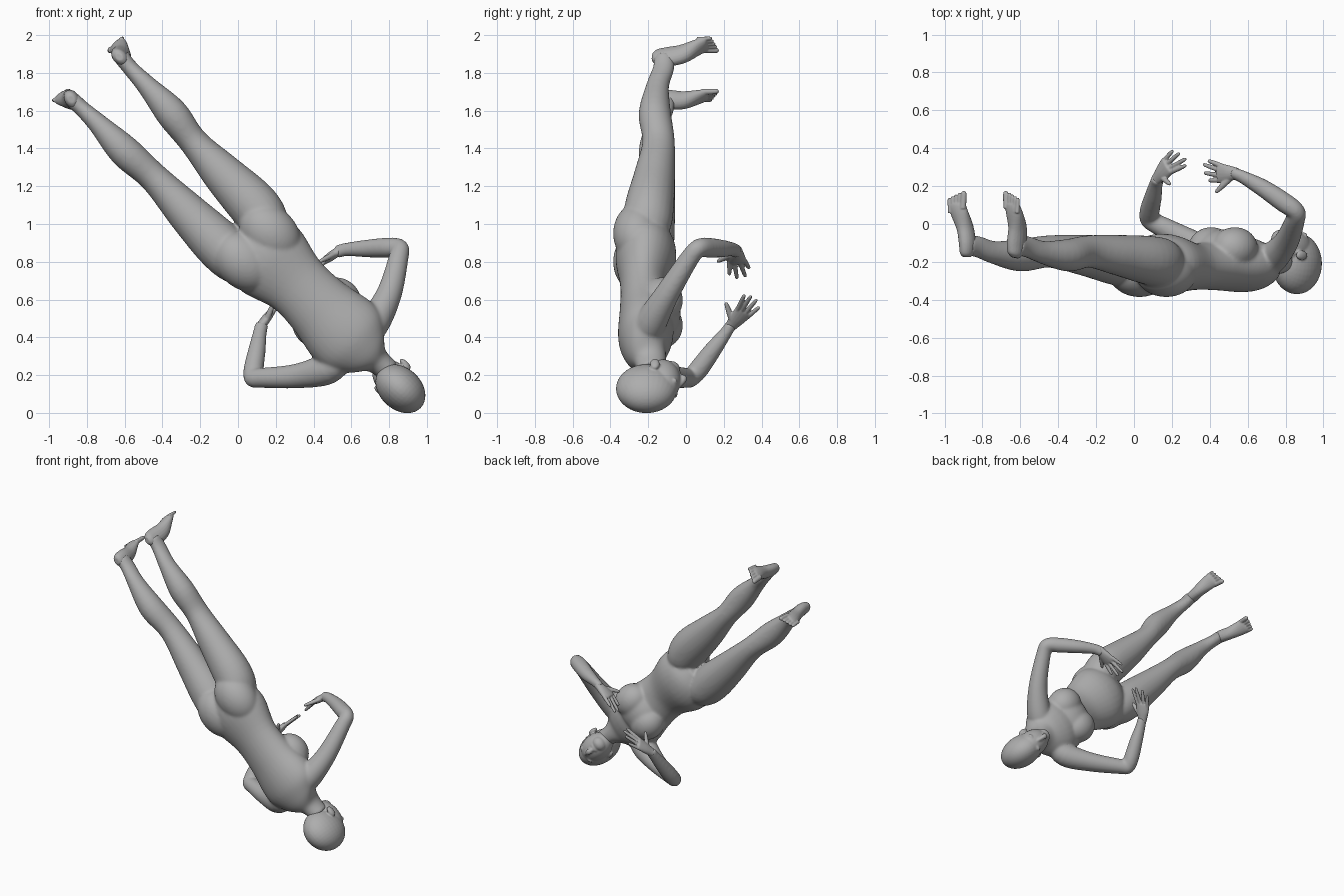
import bpy, bmesh, math
from mathutils import Vector, Matrix

skin = bpy.data.materials.new("plain_grey")
skin.diffuse_color = (0.42, 0.42, 0.42, 1)


def spline(p0, p1, p2, p3, t):
    """Catmull-Rom blend of ring tuples."""
    return [0.5 * (2 * b + (c - a) * t + (2 * a - 5 * b + 4 * c - d) * t * t
                   + (3 * b - a - 3 * c + d) * t ** 3)
            for a, b, c, d in zip(p0, p1, p2, p3)]


def loft(bm, rings, side, segs=24, steps=5):
    """Closed elliptical tube; each ring is x, y, z, half width along side, half depth."""
    n, path = len(rings), []
    for i in range(n - 1):
        quad = [rings[max(0, min(n - 1, i + k))] for k in (-1, 0, 1, 2)]
        path += [spline(*quad, s / steps) for s in range(steps)]
    path.append(list(rings[-1]))
    pts = [Vector(p[:3]) for p in path]
    loops = []
    for i, p in enumerate(path):
        t = (pts[min(i + 1, len(pts) - 1)] - pts[max(i - 1, 0)]).normalized()
        u = Vector(side)
        u = (u - t * u.dot(t)).normalized()
        v = t.cross(u)
        loops.append([bm.verts.new(pts[i] + u * max(p[3], .003) * math.cos(a) + v * max(p[4], .003) * math.sin(a))
                      for a in (2 * math.pi * k / segs for k in range(segs))])
    faces = [bm.faces.new((A[k], A[(k + 1) % segs], B[(k + 1) % segs], B[k]))
             for A, B in zip(loops, loops[1:]) for k in range(segs)]
    faces += [bm.faces.new(loops[0][::-1]), bm.faces.new(loops[-1])]
    bmesh.ops.recalc_face_normals(bm, faces=faces)


def blob(bm, centre, radii, axes=None):
    """Ellipsoid, optionally turned to the given three axes."""
    rot = Matrix(axes).transposed().to_4x4() if axes else Matrix()
    bmesh.ops.create_uvsphere(bm, u_segments=32, v_segments=20, radius=1,
                              matrix=Matrix.Translation(centre) @ rot @ Matrix.Diagonal((*radii, 1)))


def finish(name, bm, voxel, smooth):
    """Fuse the overlapping pieces into one smooth skin."""
    me = bpy.data.meshes.new(name)
    bm.to_mesh(me)
    bm.free()
    me.materials.append(skin)
    ob = bpy.data.objects.new(name, me)
    bpy.context.collection.objects.link(ob)
    r = ob.modifiers.new("fuse", 'REMESH')
    r.mode, r.voxel_size, r.use_smooth_shade = 'VOXEL', voxel, True
    s = ob.modifiers.new("soften", 'SMOOTH')
    s.factor, s.iterations = 0.5, smooth


# Body frame: across the shoulders, depth, and along the spine
ACROSS = (0.68, 0, 0.733)
FRAME = (ACROSS, (0, 1, 0), (-0.733, 0, 0.68))

# Torso and neck
body = bmesh.new()
loft(body, [(.02, -.20, .95, .10, .09), (.08, -.21, .89, .19, .145), (.17, -.213, .81, .225, .160),
            (.31, -.225, .68, .176, .124), (.43, -.218, .56, .182, .132), (.54, -.212, .45, .212, .147),
            (.61, -.217, .385, .207, .140), (.67, -.212, .33, .155, .115), (.73, -.19, .28, .075, .087),
            (.80, -.18, .22, .063, .074)], ACROSS, 32)
# Buttocks and breasts, one pair each, over a broad rib cage
for s in (1, -1):
    blob(body, (.10 + .07 * s, -.258, .875 + .075 * s), (.14, .128, .18), FRAME)
    blob(body, (.47 + .062 * s, -.128, .53 + .067 * s), (.115, .112, .128), FRAME)
blob(body, (.475, -.15, .525), (.195, .122, .145), FRAME)

# Legs, hip to ankle
loft(body, [(.23, -.215, .86, .05, .06), (.165, -.21, .98, .115, .125), (.085, -.193, 1.095, .134, .130),
            (-.08, -.165, 1.265, .110, .108),
            (-.235, -.145, 1.435, .077, .086), (-.35, -.165, 1.585, .085, .086),
            (-.48, -.15, 1.73, .055, .061), (-.565, -.12, 1.82, .043, .057), (-.618, -.115, 1.885, .044, .055)],
     (.76, 0, .65))
loft(body, [(.13, -.215, .71, .05, .06), (.01, -.21, .785, .115, .125), (-.095, -.193, .885, .132, .130),
            (-.262, -.165, 1.053, .110, .108),
            (-.445, -.145, 1.245, .079, .086), (-.60, -.165, 1.385, .085, .086),
            (-.74, -.15, 1.53, .055, .061), (-.825, -.12, 1.61, .043, .057), (-.88, -.115, 1.66, .044, .055)],
     (.71, 0, .70))

# Arms, shoulder to wrist
loft(body, [(.65, -.21, .41, .07, .07), (.715, -.19, .47, .085, .084), (.80, -.10, .63, .065, .068),
            (.85, .02, .82, .051, .053), (.855, .067, .872, .049, .048), (.79, .115, .875, .053, .053),
            (.68, .19, .87, .047, .047), (.57, .25, .865, .033, .037), (.52, .27, .85, .031, .037)],
     (.3, -.8, .5))
loft(body, [(.56, -.21, .31, .07, .07), (.475, -.19, .235, .085, .084), (.31, -.10, .195, .065, .068),
            (.12, .0, .185, .053, .053), (.08, .025, .185, .049, .049), (.083, .07, .235, .053, .053),
            (.10, .14, .33, .047, .047), (.117, .215, .43, .033, .037), (.127, .24, .47, .031, .037)],
     (.3, -.5, .8))
finish("body", body, .008, 18)

# Head: cranium, face, chin, nose, brows and ears
head = bmesh.new()
blob(head, (.86, -.209, .128), (.111, .162, .148), FRAME)
blob(head, (.825, -.125, .172), (.091, .097, .132), FRAME)
blob(head, (.77, -.078, .228), (.050, .047, .042), FRAME)
loft(head, [(.86, -.045, .137, .012, .012), (.835, -.024, .16, .015, .016), (.812, -.012, .182, .02, .018),
            (.803, -.03, .19, .014, .014)], ACROSS, 12)
blob(head, (.79, -.04, .205), (.03, .014, .015), FRAME)
for s in (1, -1):
    blob(head, (.868 + .026 * s, -.06, .13 + .028 * s), (.03, .016, .014), FRAME)
    blob(head, (.818 + .067 * s, -.165, .187 + .072 * s), (.016, .026, .038), FRAME)
finish("head", head, .006, 5)


def hand(name, wrist, knuckles, spread, tips, thumb):
    """Palm with four fingers fanned along spread, plus a thumb."""
    bm = bmesh.new()
    w, k, sp = Vector(wrist), Vector(knuckles), Vector(spread)
    half = sp.length
    loft(bm, [(*(w - (k - w) * .2), .03, .028), (*w, .034, .025), (*w.lerp(k, .5), half, .024),
              (*k, half + .007, .018), (*k.lerp(w, -.1), half, .012)], spread, 16)
    for i, tip in enumerate(tips):
        base = k + sp * (.85 - 1.7 * i / 3) + (w - k) * .15
        tip = Vector(tip)
        loft(bm, [(*base, .013, .013), (*base.lerp(tip, .5), .0125, .012), (*base.lerp(tip, .92), .010, .009),
                  (*tip, .004, .004)], spread, 10, 3)
    tip, base = Vector(thumb), w.lerp(k, .25) - sp * .55 * (1 if (Vector(thumb) - w).dot(sp) < 0 else -1)
    loft(bm, [(*base, .018, .016), (*base.lerp(tip, .5), .016, .014), (*base.lerp(tip, .9), .011, .010),
              (*tip, .004, .004)], spread, 10, 3)
    finish(name, bm, .0045, 2)


hand("right_hand", (.53, .267, .855), (.45, .268, .80), (.005, .045, .005),
     [(.39, .335, .765), (.365, .315, .72), (.37, .27, .71), (.395, .23, .73)], (.43, .165, .80))
hand("left_hand", (.125, .242, .465), (.175, .305, .535), (-.027, .028, -.025),
     [(.205, .388, .56), (.24, .375, .60), (.275, .345, .62), (.275, .31, .625)], (.19, .21, .585))


def foot(name, rings, width, sole, inner):
    """Foot along +y with five toes; inner is the side of the big toe."""
    bm = bmesh.new()
    loft(bm, rings, width, 20)
    end, wd, up = Vector(rings[-1][:3]), Vector(width), Vector(sole)
    for i in range(5):
        r = .017 if i == 0 else .0115
        off = inner * (.038 - .0185 * i - (.006 if i else 0))
        a = end + wd * off + up * .002 - Vector((0, .03 + .006 * i, 0))
        b = a + Vector((0, .092 - .003 * i, 0)) + wd * off * .15
        loft(bm, [(*a, r, r), (*a.lerp(b, .6), r * .95, r * .9), (*a.lerp(b, .9), r * .85, r * .75),
                  (*b, .005, .005)], width, 10, 3)
    finish(name, bm, .0045, 2)


foot("right_foot", [(-.630, -.178, 1.885, .018, .022), (-.626, -.155, 1.884, .034, .048),
                    (-.620, -.10, 1.885, .041, .060), (-.615, -.02, 1.90, .043, .055),
                    (-.632, .06, 1.935, .052, .034), (-.643, .098, 1.945, .050, .021),
                    (-.645, .112, 1.948, .044, .012)], (.707, 0, .707), (-.707, 0, .707), -1)
foot("left_foot", [(-.882, -.175, 1.66, .018, .022), (-.882, -.155, 1.66, .034, .045),
                   (-.88, -.10, 1.66, .041, .054), (-.892, -.02, 1.655, .043, .050),
                   (-.922, .06, 1.67, .052, .032), (-.932, .098, 1.677, .050, .021),
                   (-.934, .112, 1.678, .044, .012)], (.85, 0, .52), (-.52, 0, .85), 1)
